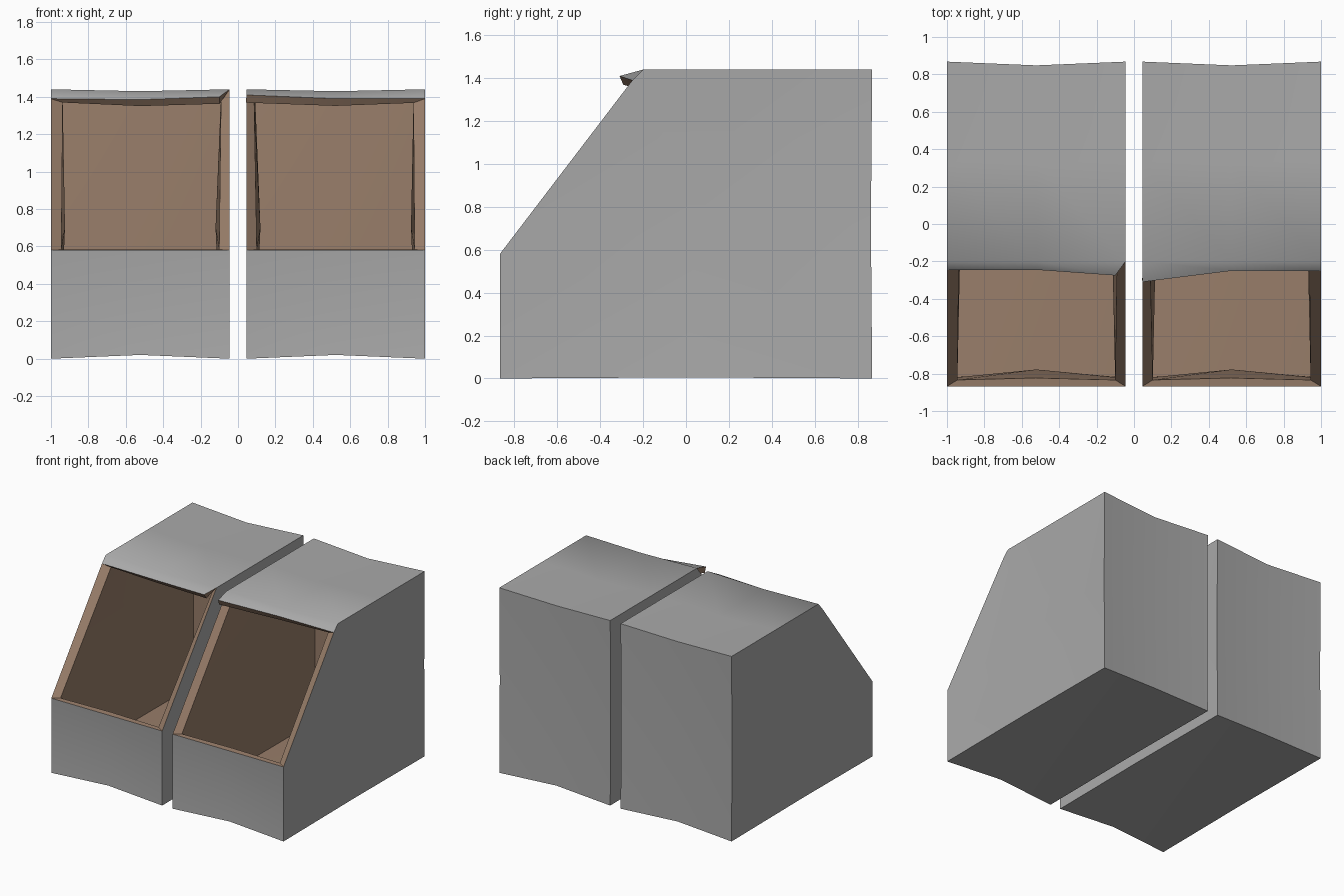
import bpy, bmesh, math

if "Cube" in bpy.data.objects:
    bpy.data.objects.remove(bpy.data.objects["Cube"])


def material(name, rgb):
    m = bpy.data.materials.new(name)
    m.diffuse_color = (*rgb, 1.0)
    m.use_nodes = True
    m.node_tree.nodes["Principled BSDF"].inputs["Base Color"].default_value = m.diffuse_color
    return m


grey = material("outside_grey", (0.40, 0.40, 0.40))
brown = material("inside_brown", (0.32, 0.21, 0.145))

# Side profile from the front rim, under the floor, up the back, to the roof
# front: y, z and the inward dent of the middle column (dy, dz)
ROWS = [
    (-0.868, 0.580, 0.00, 0.00),
    (-0.868, 0.290, 0.045, 0.00),
    (-0.868, 0.000, 0.02, 0.02),
    (0.000, 0.005, 0.00, 0.03),
    (0.868, 0.000, -0.02, 0.02),
    (0.862, 0.720, -0.03, 0.00),
    (0.868, 1.440, -0.02, -0.02),
    (0.330, 1.440, 0.00, -0.02),
    (-0.200, 1.440, 0.00, -0.01),
]


def make_bin(name, x0, x1, lip, lip_joined):
    xm = (x0 + x1) / 2
    bm = bmesh.new()
    rows = [[bm.verts.new((x0, y, z)),
             bm.verts.new((xm, y + dy, z + dz)),
             bm.verts.new((x1, y, z))] for y, z, dy, dz in ROWS]
    # Bent lip over the opening
    rows.append([bm.verts.new(p) for p in lip])
    for a, b in zip(rows, rows[1:]):
        for i in (0, 1):
            bm.faces.new((a[i], a[i + 1], b[i + 1], b[i]))
    # Side walls, slightly dented in the middle
    for col, x, joined in ((0, x0 + 0.03, lip_joined[0]), (2, x1 - 0.03, lip_joined[1])):
        ring = [r[col] for r in (rows if joined else rows[:-1])]
        centre = bm.verts.new((x, 0.05, 0.70))
        for i, v in enumerate(ring):
            bm.faces.new((v, ring[(i + 1) % len(ring)], centre))
    bmesh.ops.recalc_face_normals(bm, faces=bm.faces[:])
    low = min(bm.faces, key=lambda f: f.calc_center_median().z)
    if low.normal.z > 0:
        bmesh.ops.reverse_faces(bm, faces=bm.faces[:])
    mesh = bpy.data.meshes.new(name)
    bm.to_mesh(mesh)
    bm.free()
    mesh.materials.append(grey)
    mesh.materials.append(brown)
    ob = bpy.data.objects.new(name, mesh)
    bpy.context.collection.objects.link(ob)
    # Wall thickness, brown inside and on the rim
    sol = ob.modifiers.new("walls", 'SOLIDIFY')
    sol.thickness = 0.045
    sol.offset = -1
    sol.use_even_offset = True
    sol.material_offset = 1
    sol.material_offset_rim = 1
    bpy.ops.object.select_all(action='DESELECT')
    ob.select_set(True)
    bpy.context.view_layer.objects.active = ob
    bpy.ops.object.modifier_apply(modifier="walls")
    bpy.ops.object.shade_smooth_by_angle(angle=math.radians(50))


make_bin("left_bin", -1.0, -0.045,
         [(-1.0, -0.245, 1.39), (-0.5225, -0.245, 1.385), (-0.10, -0.275, 1.40)],
         (True, False))
make_bin("right_bin", 0.045, 1.0,
         [(0.045, -0.31, 1.41), (0.5225, -0.25, 1.39), (1.0, -0.25, 1.39)],
         (False, True))
